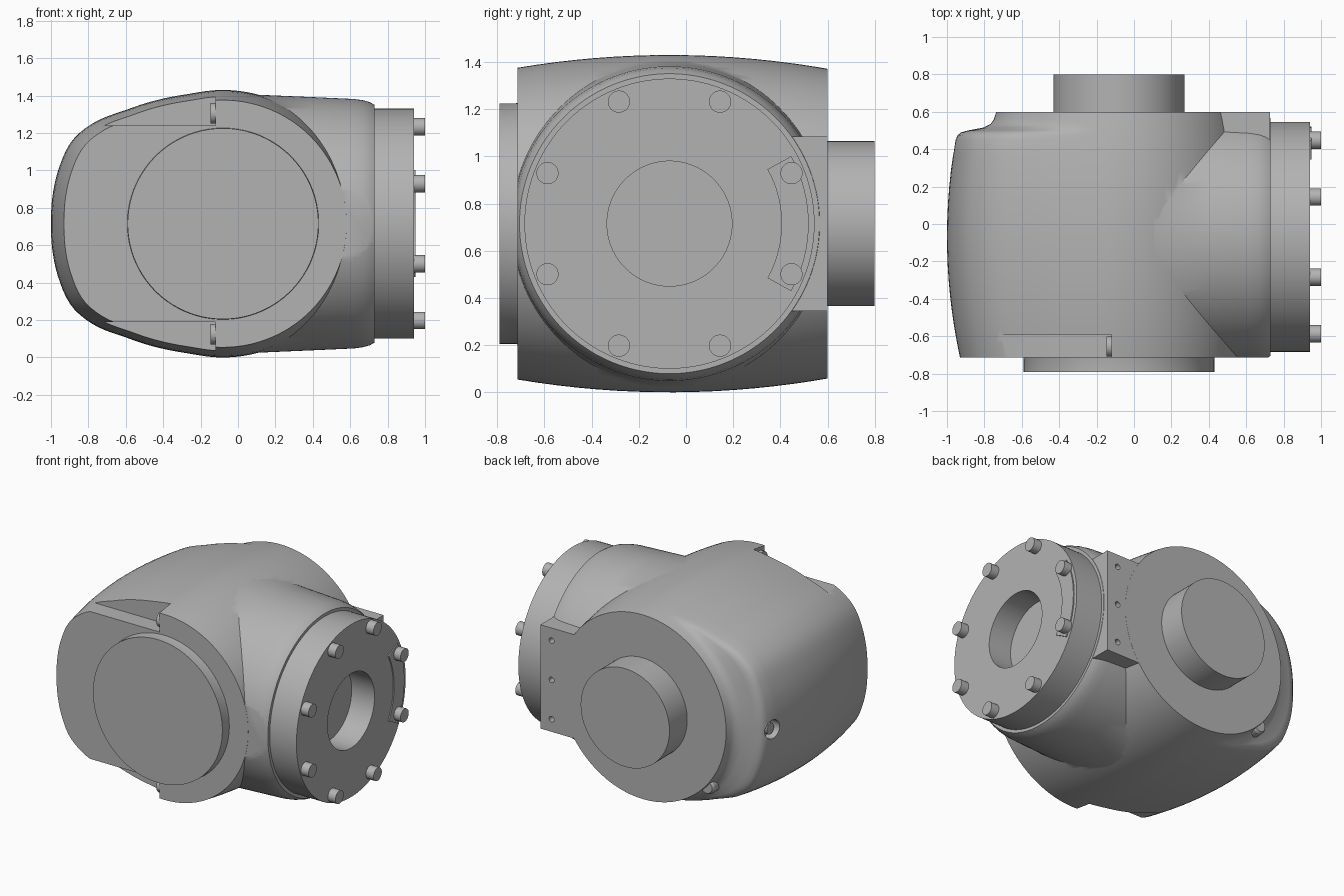
import bpy, bmesh, math
from mathutils import Matrix, Vector

if bpy.data.objects.get("Cube"):
    bpy.data.objects.remove(bpy.data.objects["Cube"], do_unlink=True)

grey = bpy.data.materials.new("light grey")
grey.use_nodes = True
grey.diffuse_color = (0.45, 0.45, 0.45, 1)
grey.node_tree.nodes["Principled BSDF"].inputs["Base Color"].default_value = (0.45, 0.45, 0.45, 1)

CX, CY, CZ = -0.08, -0.07, 0.715      # drum axis x, flange axis y, shared height
FRONT, BACK = -0.715, 0.6


def finish(name, bm):
    bmesh.ops.recalc_face_normals(bm, faces=bm.faces)
    me = bpy.data.meshes.new(name)
    bm.to_mesh(me)
    bm.free()
    me.materials.append(grey)
    ob = bpy.data.objects.new(name, me)
    bpy.context.collection.objects.link(ob)
    return ob


def activate(ob):
    bpy.ops.object.select_all(action="DESELECT")
    ob.select_set(True)
    bpy.context.view_layer.objects.active = ob


def smooth(ob, angle=32):
    activate(ob)
    bpy.ops.object.shade_smooth_by_angle(angle=math.radians(angle))


def loft(bm, rings):
    """Skin closed rings of points and cap both ends."""
    loops = [[bm.verts.new(p) for p in ring] for ring in rings]
    n = len(loops[0])
    for a, b in zip(loops, loops[1:]):
        for i in range(n):
            bm.faces.new((a[i], a[(i + 1) % n], b[(i + 1) % n], b[i]))
    bm.faces.new(loops[0])
    bm.faces.new(loops[-1])


def turned(name, axis, centre, profile, n=96):
    """Solid of revolution; profile holds (position along axis, radius)."""
    bm = bmesh.new()
    rings = []
    for pos, r in profile:
        ring = []
        for i in range(n):
            a = math.tau * (i + 0.5) / n
            c, s = r * math.cos(a), r * math.sin(a)
            ring.append((pos, centre[0] + c, centre[1] + s) if axis == "x"
                        else (centre[0] + c, pos, centre[1] + s))
        rings.append(ring)
    loft(bm, rings)
    return finish(name, bm)


def box(name, lo, hi):
    bm = bmesh.new()
    bmesh.ops.create_cube(bm, size=1)
    lo, hi = Vector(lo), Vector(hi)
    for v in bm.verts:
        v.co = (lo + hi) / 2 + Vector(a * b for a, b in zip(v.co, hi - lo))
    return finish(name, bm)


def combine(target, other, operation):
    activate(target)
    mod = target.modifiers.new(operation.lower(), "BOOLEAN")
    mod.operation, mod.solver, mod.object = operation, "EXACT", other
    bpy.ops.object.modifier_apply(modifier=mod.name)
    bpy.data.objects.remove(other, do_unlink=True)


# Housing outline: round towards the flange, stretched into a blunt nose at -x
nose = [(0, 0.715), (-0.22, 0.688), (-0.5, 0.615), (-0.7, 0.535), (-0.81, 0.44),
        (-0.88, 0.29), (-0.913, 0.14), (-0.92, 0)]
polar = [(math.atan2(-x, z), math.hypot(x, z)) for x, z in nose]
polar = [(-polar[1][0], 0.715)] + polar + [(math.pi - polar[-2][0], polar[-2][1])]


def nose_radius(a):
    """Smoothly interpolated radius; a runs from 0 (up) to pi/2 (nose)."""
    k = 1
    while k < len(polar) - 3 and a > polar[k + 1][0]:
        k += 1
    (a0, r0), (a1, r1), (a2, r2), (a3, r3) = polar[k - 1:k + 3]
    h = a2 - a1
    t = (a - a1) / h
    m1, m2 = (r2 - r0) / (a2 - a0) * h, (r3 - r1) / (a3 - a1) * h
    return ((2*t**3 - 3*t**2 + 1) * r1 + (t**3 - 2*t**2 + t) * m1
            + (3*t**2 - 2*t**3) * r2 + (t**3 - t**2) * m2)


def housing_ring(y, blend, n=144):
    """Barrelled section; blend 1 is the full nose, 0 the plain drum."""
    swell = 1 - 0.077 * ((y - CY) / 0.65) ** 2
    ring = []
    for i in range(n):
        a = math.tau * i / n - math.pi
        r = 0.715
        if a > 0:
            r += (nose_radius(min(a, math.pi - a)) - r) * blend
        r *= swell
        ring.append((CX - r * math.sin(a), y, CZ + r * math.cos(a)))
    return ring


bm = bmesh.new()
sections = [(FRONT + (0.45 - FRONT) * i / 14, 1) for i in range(15)]
sections += [(0.475, 0.96), (0.49, 0.88), (0.5, 0.7), (0.515, 0.3), (0.535, 0.1), (0.56, 0.03), (BACK, 0)]
loft(bm, [housing_ring(y, b) for y, b in sections])
housing = finish("housing", bm)

# Neck towards the flange, trimmed flush with the front and back faces
neck = turned("neck", "x", (CY, CZ), [(0.0, 0.692), (0.1, 0.69), (0.4, 0.677), (0.62, 0.667),
                                      (0.67, 0.66), (0.705, 0.65), (0.73, 0.636)], 128)
for name, lo, hi in (("front_trim", (-1, -2, -1), (2, FRONT + 0.001, 3)),
                     ("back_trim", (-1, BACK - 0.001, -1), (2, 2, 3))):
    combine(neck, box(name, lo, hi), "DIFFERENCE")
combine(housing, neck, "UNION")

# Rear mounting tab with three screw holes
combine(housing, box("tab", (0.3, 0.3, 0.345), (0.728, BACK - 0.0005, 1.085)), "UNION")
for dz in (-0.28, 0, 0.28):
    combine(housing, turned("screw_hole", "y", (0.64, CZ + dz), [(0.55, 0.02), (0.7, 0.02)], 20), "DIFFERENCE")

# Front slots above and below the cover, with their bolts
for side, label in ((1, "upper"), (-1, "lower")):
    z0, z1 = sorted((CZ + side * 0.525, CZ + side * 0.9))
    combine(housing, box("slot", (-1.1, -0.9, z0), (-0.12, -0.59, z1)), "DIFFERENCE")
    smooth(turned(label + "_slot_bolt", "x", (-0.655, CZ + side * 0.59),
                  [(-0.148, 0.055), (-0.11, 0.055)], 24))

# Nose pocket and bolt, and the low rear bolt
combine(housing, turned("pocket", "x", (0.4, CZ), [(-1.2, 0.066), (-0.9, 0.066)], 32), "DIFFERENCE")
smooth(turned("nose_bolt", "x", (0.4, CZ), [(-0.945, 0.04), (-0.88, 0.04)], 24))
smooth(turned("rear_bolt", "y", (-0.57, 0.27), [(0.45, 0.055), (0.57, 0.055), (0.585, 0.045)], 24))
smooth(housing)

# Round front cover and rear plug
smooth(turned("front_cover", "y", (CX, CZ), [(-0.79, 0.51), (-0.725, 0.51), (-0.7, 0.515)]))
smooth(turned("rear_plug", "y", (CX, CZ), [(0.55, 0.35), (0.8, 0.35)]))

# Flange with its central bore
flange = turned("flange", "x", (CY, CZ), [(0.7, 0.615), (0.94, 0.615)], 128)
combine(flange, turned("bore", "x", (CY, CZ), [(0.76, 0.265), (1.1, 0.265)], 64), "DIFFERENCE")
smooth(flange)

# Ring of eight flange bolts
for i in range(8):
    a = math.tau * (i + 0.5) / 8
    smooth(turned(f"flange_bolt_{i + 1}", "x", (CY + 0.56 * math.cos(a), CZ + 0.56 * math.sin(a)),
                  [(0.92, 0.047), (1.0, 0.047)], 24))

# Thin curved plate between two of the bolts
bm = bmesh.new()
rings = []
for i in range(17):
    a = math.radians(-29 + 58 * i / 16)
    rings.append([(x, CY + r * math.cos(a), CZ + r * math.sin(a))
                  for x, r in ((0.939, 0.475), (0.948, 0.475), (0.948, 0.59), (0.939, 0.59))])
loft(bm, rings)
smooth(finish("curved_plate", bm))
